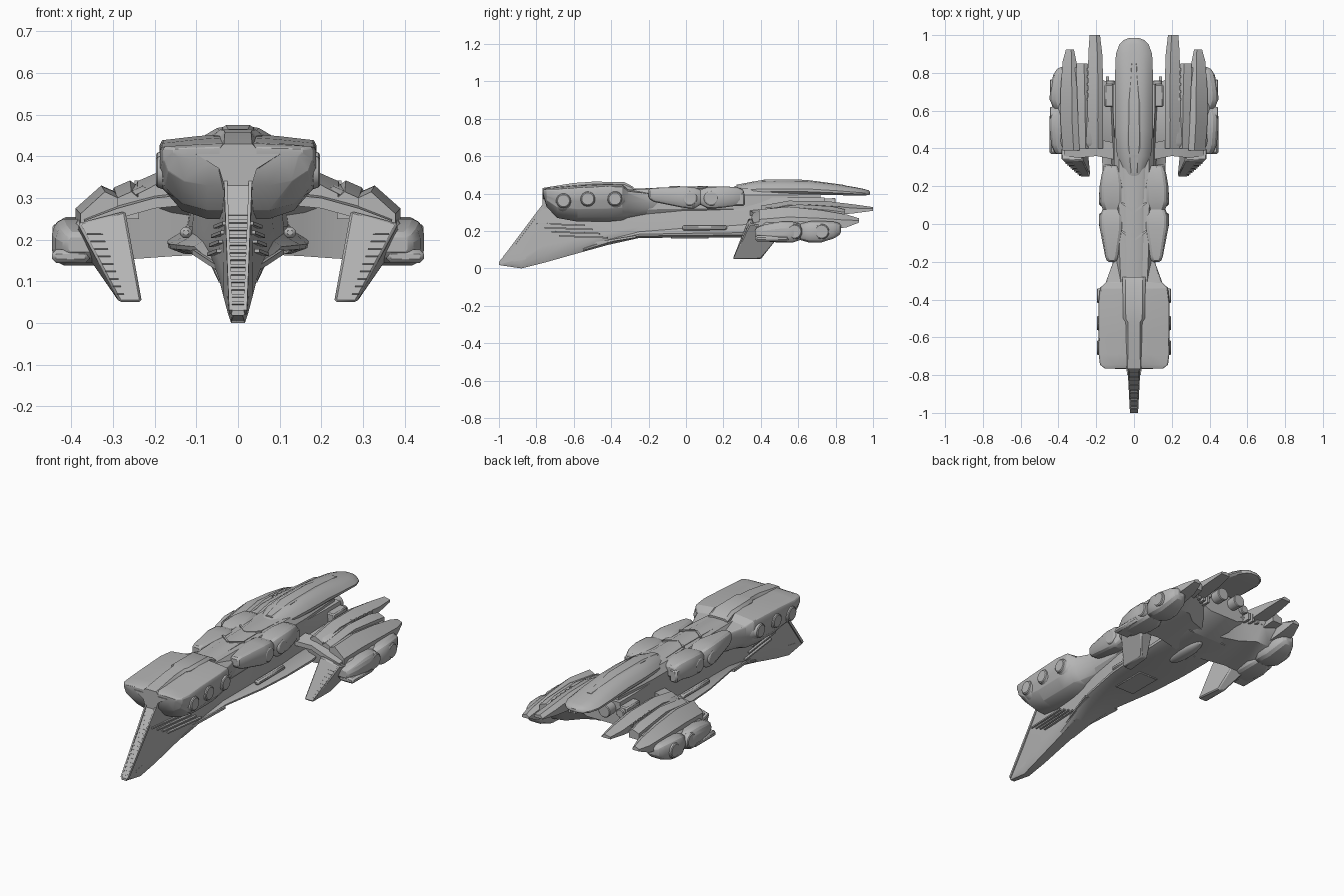
import bpy, bmesh
from math import sin, cos, pi, radians
from mathutils import Matrix

old = bpy.data.objects.get("Cube")
if old:
    bpy.data.objects.remove(old, do_unlink=True)

GREY = (.46, .46, .46, 1)
hull_grey = bpy.data.materials.new("hull_grey")
hull_grey.use_nodes = True
hull_grey.diffuse_color = GREY
hull_grey.node_tree.nodes["Principled BSDF"].inputs["Base Color"].default_value = GREY
parts = []


def finish(name, bm, mirror=False, smooth=0, bevel=0):
    """Turn a bmesh into a named object with the usual modifiers."""
    bmesh.ops.recalc_face_normals(bm, faces=bm.faces)
    mesh = bpy.data.meshes.new(name)
    bm.to_mesh(mesh)
    bm.free()
    mesh.materials.append(hull_grey)
    part = bpy.data.objects.new(name, mesh)
    bpy.context.collection.objects.link(part)
    if bevel:
        part.modifiers.new("Bevel", 'BEVEL').width = bevel
    if smooth:
        subdivision = part.modifiers.new("Subdivision", 'SUBSURF')
        subdivision.levels = subdivision.render_levels = smooth
    if mirror:
        part.modifiers.new("Mirror", 'MIRROR')
    parts.append(part)
    return part


def loft(name, rings, **options):
    """Skin a row of closed rings and cap both ends."""
    bm = bmesh.new()
    rows = [[bm.verts.new(point) for point in ring] for ring in rings]
    count = len(rows[0])
    for near, far in zip(rows, rows[1:]):
        for i in range(count):
            j = (i + 1) % count
            bm.faces.new((near[i], near[j], far[j], far[i]))
    bm.faces.new(rows[0])
    bm.faces.new(rows[-1])
    return finish(name, bm, **options)


def body(name, profile, stations, cx=0, **options):
    """Loft along y: a half profile scaled to (y, half width, bottom, top)."""
    full = profile + [(-u, v) for u, v in reversed(profile) if u > 0]
    rings = [[(cx + u * w, y, low + v * (high - low)) for u, v in full]
             for y, w, low, high in stations]
    return loft(name, rings, mirror=cx != 0, **options)


def box(name, centre, size, tilt=0, turn=0, mirror=False, bevel=0):
    """Box with a pitch about x and a turn about z, in degrees."""
    bm = bmesh.new()
    matrix = (Matrix.Translation(centre) @ Matrix.Rotation(radians(turn), 4, 'Z')
              @ Matrix.Rotation(radians(tilt), 4, 'X') @ Matrix.Diagonal((*size, 1)))
    bmesh.ops.create_cube(bm, size=1, matrix=matrix)
    return finish(name, bm, mirror=mirror, bevel=bevel)


def drum(name, centre, radius, depth, axis):
    """Mirrored cylinder along the x or y axis."""
    bm = bmesh.new()
    matrix = Matrix.Translation(centre) @ Matrix.Rotation(pi / 2, 4, 'Y' if axis == 'X' else 'X')
    bmesh.ops.create_cone(bm, cap_ends=True, segments=24, radius1=radius,
                          radius2=radius * .85, depth=depth, matrix=matrix)
    return finish(name, bm, mirror=True, bevel=.004)


def lobe(name, centre, size):
    """Mirrored ellipsoid bulge."""
    bm = bmesh.new()
    matrix = Matrix.Translation(centre) @ Matrix.Diagonal((*size, 1))
    bmesh.ops.create_uvsphere(bm, u_segments=24, v_segments=14, radius=1, matrix=matrix)
    return finish(name, bm, mirror=True)


# Half profiles, from bottom centre to top centre
KEEL = [(0, 0), (.7, 0), (1, .12), (1, .3), (.85, 1), (0, 1)]
FLANGE = [(0, 0), (.75, 0), (.98, .18), (1, .35), (.8, .6), (.65, 1), (0, 1)]
BLOCK = [(0, 0), (.75, 0), (1, .25), (1, .75), (.75, 1), (0, 1)]
BOWL = [(0, 0), (.4, 0), (.72, .1), (.94, .34), (.98, .55), (1, .6), (1, .86), (.97, .92), (.5, .97), (0, 1)]
DOME = [(0, 0), (.85, 0), (1, .2), (1, .4), (.8, .72), (.5, .95), (.25, 1), (0, 1)]
ROUND = [(sin(a * pi / 8), .5 - .5 * cos(a * pi / 8)) for a in range(9)]
ROUND[0], ROUND[-1] = (0, 0), (0, 1)

# Keel with the blade prow, and the flared flange along its bottom
body("keel", KEEL, [
    (-1, .016, .018, .03), (-.88, .024, 0, .18), (-.76, .036, .03, .34),
    (-.6, .046, .075, .34), (-.42, .062, .125, .34), (-.25, .085, .165, .36),
    (0, .11, .167, .38), (.4, .12, .167, .38), (.6, .13, .18, .38), (.74, .13, .25, .38)])
body("keel_flange", FLANGE, [
    (-.55, .047, .09, .13), (-.42, .066, .125, .19), (-.25, .105, .163, .22),
    (0, .15, .165, .23), (.2, .165, .165, .235), (.4, .17, .165, .25), (.6, .16, .18, .27)])

# Ladder of steps on the leading edge
for i in range(17):
    t = i / 16
    box("prow_step", (0, -.985 + .225 * t, .045 + .285 * t),
        (.03 + .025 * t, .012, .009), tilt=-36)
for side in (-1, 1):
    box("prow_rail", (side * .024, -.875, .187), (.008, .4, .014), tilt=53, turn=-side * 3)

# Raised strakes along the prow flanks
for i in range(4):
    y = -.67 + .04 * i
    box("prow_strake", (.041 + .005 * i, y, .235 - .022 * i),
        (.014, .26, .008), turn=-5, tilt=-2, mirror=True)
box("prow_tip_panel", (.02, -.89, .05), (.008, .07, .014), tilt=12, turn=-4, mirror=True)
box("keel_skirt", (.07, -.38, .152), (.024, .24, .012), tilt=9, turn=-14, mirror=True)

# Bulbous head with a flared neck over the prow
body("head", BOWL, [
    (-.765, .155, .39, .422), (-.745, .18, .33, .432), (-.69, .187, .27, .437),
    (-.58, .187, .25, .447), (-.42, .188, .25, .455), (-.34, .18, .258, .452),
    (-.31, .15, .268, .425), (-.2, .11, .278, .41), (-.05, .09, .29, .4)], bevel=.003)
loft("neck", [[(-b, y, .405), (-.045, y, .37), (-a, y, .32), (a, y, .32), (.045, y, .37), (b, y, .405)]
              for y, a, b in ((-.768, .03, .1), (-.66, .05, .13))])
for y, z in ((-.655, .362), (-.525, .372), (-.38, .372)):
    lobe("head_lobe", (.124, y, z), (.073, .066, .065))
    drum("head_port", (.187, y, z), .042, .02, 'X')
body("head_crest", BLOCK, [
    (-.768, .045, .38, .43), (-.6, .042, .4, .457), (-.52, .044, .41, .462), (-.5, .058, .41, .464),
    (-.33, .06, .41, .462), (-.28, .06, .4, .435)])

# Upper hull and spine plates
body("upper_hull", BLOCK, [
    (-.34, .09, .27, .42), (-.2, .1, .28, .425), (.1, .108, .28, .428),
    (.45, .105, .28, .43), (.72, .09, .32, .42)])
body("spine_plate", BLOCK, [
    (-.3, .045, .41, .425), (-.05, .05, .41, .436), (.1, .05, .41, .438), (.3, .06, .41, .436)])
for y in (-.06, .09):
    box("spine_chevron", (.035, y, .436), (.08, .01, .008), turn=38, mirror=True)

# Tail beam with a rounded end
body("tail_beam", DOME, [
    (.25, .05, .395, .435), (.36, .09, .395, .465), (.5, .1, .395, .472),
    (.65, .1, .395, .47), (.8, .1, .392, .452), (.9, .096, .39, .435),
    (.95, .078, .39, .425), (.975, .052, .392, .418), (.985, .025, .395, .41)])
body("beam_ridge", BLOCK, [
    (.27, .02, .42, .448), (.42, .038, .45, .475), (.64, .036, .45, .474), (.85, .015, .43, .446)])

# Pinched pods beside the spine
body("front_pod", BLOCK, [
    (-.2, .025, .375, .425), (-.17, .035, .355, .43), (-.02, .064, .325, .438),
    (.04, .064, .318, .435), (.085, .045, .345, .42)], cx=.118, bevel=.008)
body("rear_pod", BLOCK, [
    (.07, .045, .345, .42), (.12, .064, .318, .435), (.2, .064, .325, .438),
    (.27, .052, .335, .435), (.31, .035, .36, .42)], cx=.118, bevel=.008)
for y in (.02, .135):
    drum("pod_port", (.176, y, .375), .042, .016, 'X')
box("pod_block", (.14, .25, .37), (.045, .13, .07), mirror=True, bevel=.008)
box("flank_bar", (.125, .1, .217), (.028, .24, .026), mirror=True, bevel=.008)

# Swept wing deck, lofted outward
wing = []
for x, front, back, low, high in (
        (.06, .36, .72, .165, .3), (.16, .39, .76, .16, .315), (.23, .41, .82, .155, .34),
        (.31, .41, .83, .15, .305), (.38, .41, .8, .148, .26), (.41, .44, .76, .148, .23)):
    wing.append([(x, front + .06, low), (x, front + .04, high - .05), (x, front, high - .025),
                 (x, front + .02, high - .012), (x, front + .2, high), (x, back, high - .02),
                 (x, back - .03, high - .06), (x, back - .09, low + .03)])
loft("wing", wing, mirror=True)

# Arched brace from the hull to the fin
loft("wing_brace", [[(x, y, z), (x, y + .09, z + .01), (x, y + .09, z + .035), (x, y, z + .025)]
                    for x, y, z in ((.1, .34, .285), (.2, .36, .275), (.29, .35, .25), (.37, .36, .22))],
     mirror=True)


def finger(name, stations):
    """Curved roof slat: (y, inner x, outer x, bottom, inner top, outer top)."""
    loft(name, [[(a, y, low), (b, y, low), (b, y, top_b), (a + (b - a) * .35, y, top_a), (a, y, top_a - .015)]
                for y, a, b, low, top_a, top_b in stations], mirror=True)


finger("inner_finger", [
    (.4, .165, .24, .28, .335, .31), (.55, .165, .242, .28, .362, .34), (.75, .163, .243, .28, .36, .335),
    (.9, .168, .242, .295, .342, .322), (1, .18, .235, .308, .328, .32)])
finger("middle_finger", [
    (.4, .238, .29, .25, .315, .3), (.6, .238, .298, .25, .342, .325),
    (.78, .24, .305, .255, .332, .31), (.85, .245, .305, .265, .315, .3)])
finger("outer_finger", [
    (.39, .288, .378, .22, .315, .262), (.55, .295, .39, .2, .33, .275),
    (.72, .298, .388, .2, .312, .268), (.86, .305, .378, .22, .288, .258), (.925, .318, .36, .245, .268, .257)])
for i in range(5):
    box("rear_vent", (.14 + .03 * i, .755, .285), (.014, .05, .04), mirror=True)
    box("wing_rib", (.24, .66 + .04 * i, .334 - .003 * i), (.016, .014, .016), mirror=True)

# Outboard engine pods
body("outboard_front_pod", BLOCK, [
    (.37, .045, .16, .215), (.42, .066, .145, .235), (.5, .075, .138, .25),
    (.57, .075, .138, .25), (.62, .05, .155, .235)], cx=.372, bevel=.012)
body("outboard_rear_pod", BLOCK, [
    (.6, .05, .155, .235), (.66, .075, .138, .252), (.72, .072, .138, .254),
    (.79, .055, .16, .25), (.83, .03, .185, .24)], cx=.372, bevel=.012)
for y in (.58, .725):
    drum("outboard_port", (.43, y, .197), .045, .03, 'X')
box("pod_shelf", (.402, .46, .16), (.09, .18, .032), mirror=True, bevel=.01)

# Downward fins with rungs on the front face
loft("fin", [
    [(.23, .25, .05), (.285, .25, .05), (.285, .4, .05), (.245, .4, .05)],
    [(.27, .335, .27), (.385, .34, .24), (.39, .52, .2), (.29, .52, .22)]], mirror=True, bevel=.006)
for i in range(9):
    t = .1 + .09 * i
    box("fin_rung", (.274 + .085 * t, .249 + .088 * t, .05 + .2 * t),
        (.014 + .03 * t, .004, .003), tilt=-22, mirror=True)

# Stern engines and belly fittings
drum("stern_nozzle", (.055, .74, .34), .036, .12, 'Y')
drum("side_nozzle", (.125, .72, .33), .024, .08, 'Y')
box("stern_deck", (.1, .68, .33), (.11, .12, .06), mirror=True, bevel=.006)
body("belly_blister", ROUND, [
    (.3, .012, .155, .18), (.35, .04, .145, .19), (.48, .045, .145, .2), (.56, .015, .165, .2)], smooth=1)
box("belly_panel", (0, .02, .163), (.12, .2, .008), bevel=.002)

# Smooth shading with crisp edges
bpy.ops.object.select_all(action='DESELECT')
for part in parts:
    part.select_set(True)
bpy.context.view_layer.objects.active = parts[0]
bpy.ops.object.shade_smooth_by_angle(angle=radians(32))
